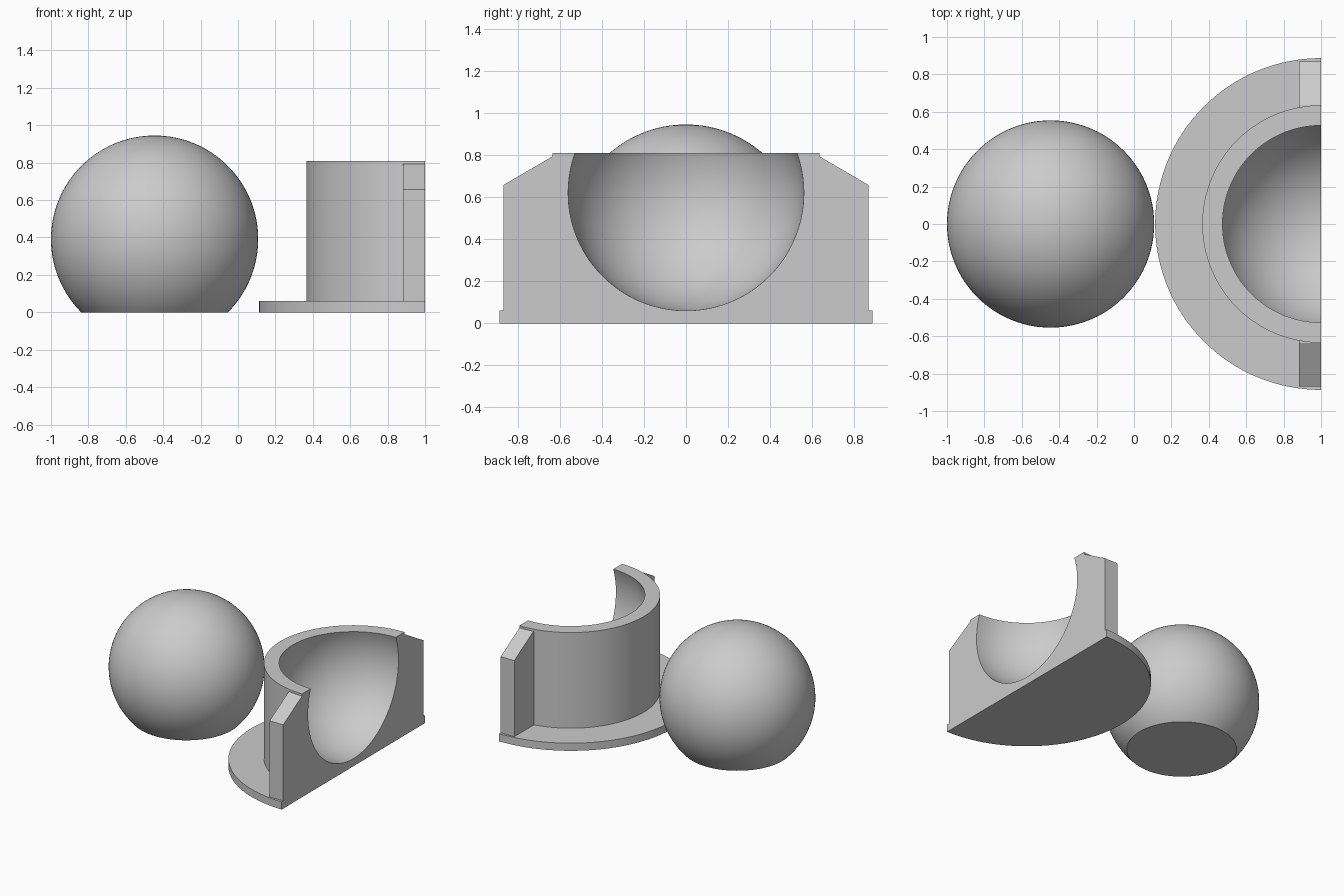
import bpy, bmesh
from math import sin, cos, asin, pi, radians
from mathutils import Vector

cube = bpy.data.objects.get("Cube")
if cube:
    bpy.data.objects.remove(cube, do_unlink=True)

grey = bpy.data.materials.new("plain grey")
grey.use_nodes = True
grey.diffuse_color = (0.6, 0.6, 0.6, 1)
grey.node_tree.nodes["Principled BSDF"].inputs["Base Color"].default_value = grey.diffuse_color


def add_object(name, bm, location=(0, 0, 0)):
    bmesh.ops.recalc_face_normals(bm, faces=bm.faces)
    mesh = bpy.data.meshes.new(name)
    bm.to_mesh(mesh)
    bm.free()
    mesh.materials.append(grey)
    obj = bpy.data.objects.new(name, mesh)
    obj.location = location
    bpy.context.collection.objects.link(obj)
    return obj


def revolve(name, profile, angle, steps, location):
    """Spin (radius, z) points from the +y side, around through -x."""
    bm = bmesh.new()
    verts = [bm.verts.new((0, r, z)) for r, z in profile]
    edges = [bm.edges.new(pair) for pair in zip(verts, verts[1:])]
    bmesh.ops.spin(bm, geom=verts + edges, cent=(0, 0, 0), axis=(0, 0, 1),
                   angle=angle, steps=steps)
    bmesh.ops.remove_doubles(bm, verts=bm.verts, dist=1e-5)
    # Close the cut side, if there is one
    rim = [e for e in bm.edges if e.is_boundary]
    if rim:
        bmesh.ops.contextual_create(bm, geom=rim)
    return add_object(name, bm, location)


def arc(radius, height, start, end, count):
    """Points on a circle about the axis; angles are measured from horizontal."""
    angles = [start + (end - start) * i / count for i in range(count + 1)]
    return [(max(radius * cos(a), 0), height + radius * sin(a)) for a in angles]


def smooth(obj):
    bpy.ops.object.select_all(action="DESELECT")
    obj.select_set(True)
    bpy.context.view_layer.objects.active = obj
    bpy.ops.object.shade_smooth_by_angle(angle=radians(25))


# Ball with a flat underside
R, H = 0.554, 0.391
ball_profile = [(0, 0)] + arc(R, H, -asin(H / R), pi / 2, 48)
ball = revolve("ball", ball_profile, 2 * pi, 96, (R - 1, 0, 0))
smooth(ball)

# Half socket: flange, round wall and spherical hollow in one profile
HOLLOW, CENTRE, TOP = 0.56, 0.62, 0.81
socket_profile = [(0, 0), (0.887, 0), (0.887, 0.06), (0.635, 0.06), (0.635, TOP)]
socket_profile += arc(HOLLOW, CENTRE, asin((TOP - CENTRE) / HOLLOW), -pi / 2, 48)
socket = revolve("half_socket", socket_profile, pi, 64, (1, 0, 0))

# Sloped ribs at both ends of the cut face
for side, name in ((-1, "front_rib"), (1, "back_rib")):
    bm = bmesh.new()
    outline = [(0.6, 0.03), (0.868, 0.03), (0.868, 0.657), (0.635, 0.793), (0.6, 0.793)]
    face = bm.faces.new([bm.verts.new((0.882, side * y, z)) for y, z in outline])
    moved = bmesh.ops.extrude_face_region(bm, geom=[face])["geom"]
    bmesh.ops.translate(bm, vec=Vector((0.118, 0, 0)),
                        verts=[v for v in moved if isinstance(v, bmesh.types.BMVert)])
    rib = add_object(name, bm)
    join = socket.modifiers.new("join " + name, "BOOLEAN")
    join.operation, join.solver, join.object = "UNION", "EXACT", rib
    bpy.context.view_layer.objects.active = socket
    bpy.ops.object.modifier_apply(modifier=join.name)
    bpy.data.objects.remove(rib, do_unlink=True)
smooth(socket)
